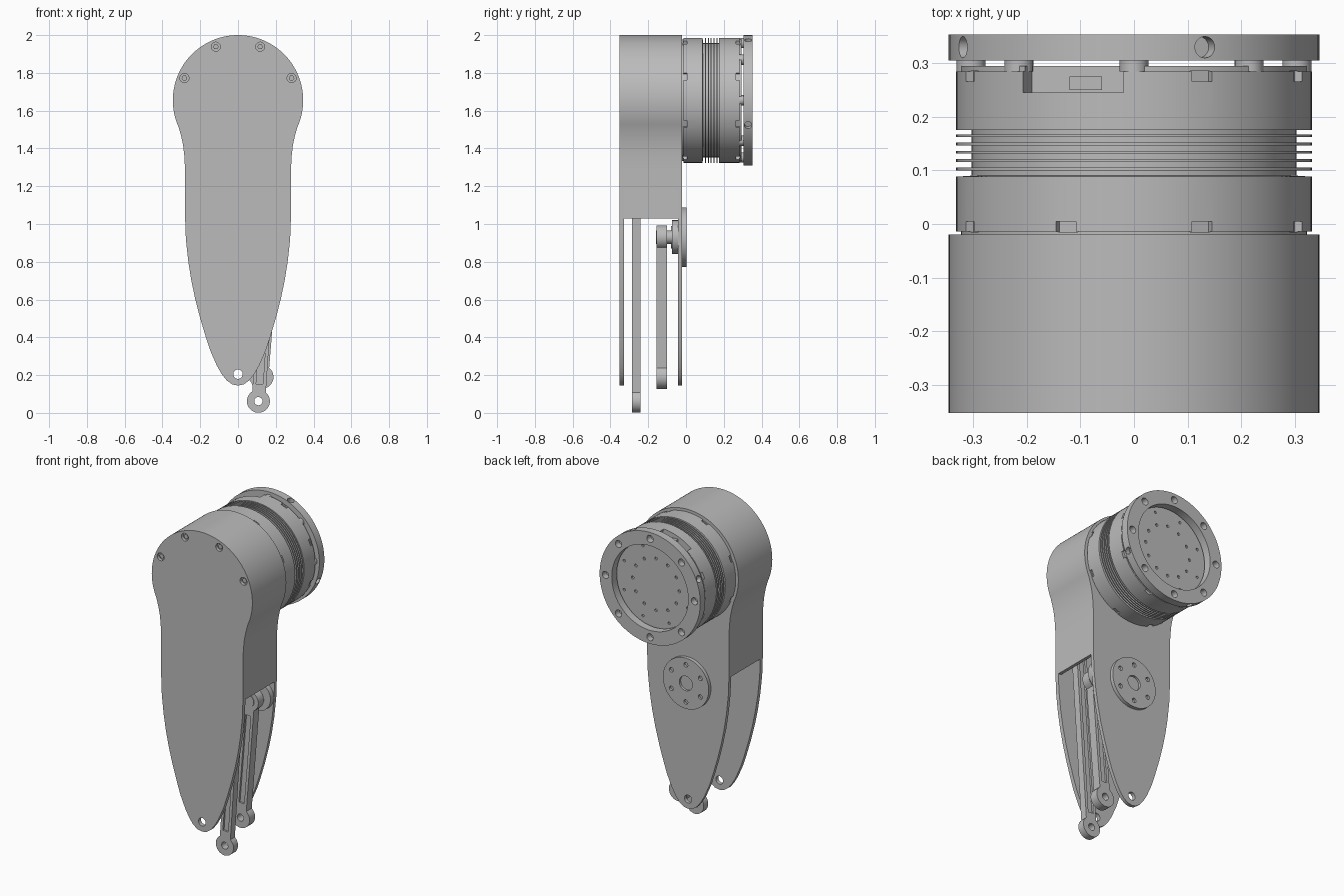
import bpy, bmesh
from math import sin, cos, pi, asin, atan2, radians
from mathutils import Matrix, Vector

if "Cube" in bpy.data.objects:
    bpy.data.objects.remove(bpy.data.objects["Cube"])

GREY = (0.5, 0.5, 0.5, 1)
mat = bpy.data.materials.new("plain grey")
mat.use_nodes = True
mat.diffuse_color = GREY
mat.node_tree.nodes["Principled BSDF"].inputs["Base Color"].default_value = GREY

AXIS = 1.655      # height of the motor axis
RIM = 0.345       # housing radius


def finish(name, bm):
    bmesh.ops.recalc_face_normals(bm, faces=bm.faces)
    mesh = bpy.data.meshes.new(name)
    bm.to_mesh(mesh)
    bm.free()
    mesh.materials.append(mat)
    obj = bpy.data.objects.new(name, mesh)
    bpy.context.collection.objects.link(obj)
    return obj


def circle(x, z, r, n=24):
    return [(x + r * cos(2 * pi * i / n), z + r * sin(2 * pi * i / n)) for i in range(n)]


def ring(x, z, radius, r, count, start=0.0):
    """Loops of small circles spaced around a centre."""
    angles = [radians(start) + 2 * pi * i / count for i in range(count)]
    return [circle(x + radius * cos(a), z + radius * sin(a), r, 16) for a in angles]


def prism(name, loops, y0, y1):
    """Extrude closed x-z loops from y0 to y1."""
    bm = bmesh.new()
    for loop in loops:
        face = bm.faces.new([bm.verts.new((x, y0, z)) for x, z in loop])
        moved = bmesh.ops.extrude_face_region(bm, geom=[face])["geom"]
        verts = [v for v in moved if isinstance(v, bmesh.types.BMVert)]
        bmesh.ops.translate(bm, verts=verts, vec=(0, y1 - y0, 0))
        if not face.is_valid:
            continue
        if all(len(e.link_faces) < 2 for e in face.edges):
            bm.faces.remove(face)
    bmesh.ops.holes_fill(bm, edges=bm.edges)
    return finish(name, bm)


def cut(obj, cutter):
    """Subtract the cutter and bake the result."""
    mod = obj.modifiers.new("cut", "BOOLEAN")
    mod.operation, mod.solver, mod.object = "DIFFERENCE", "EXACT", cutter
    graph = bpy.context.evaluated_depsgraph_get()
    baked = bpy.data.meshes.new_from_object(obj.evaluated_get(graph))
    obj.modifiers.clear()
    obj.data = baked
    bpy.data.objects.remove(cutter)


def around_axis(name, count, start, radius, make):
    """Cutters repeated radially about the motor axis; local +z points outward."""
    bm = bmesh.new()
    for i in range(count):
        a = radians(start) + 2 * pi * i / count
        spot = Matrix.Translation((0, 0, AXIS)) @ Matrix.Rotation(pi / 2 - a, 4, "Y")
        make(bm, spot @ Matrix.Translation((0, 0, radius)))
    return finish(name, bm)


def block(y, sx, sy, sz):
    size = Matrix.Diagonal((sx, sy, sz, 1))
    return lambda bm, m: bmesh.ops.create_cube(
        bm, size=1, matrix=m @ Matrix.Translation((0, y, 0)) @ size)


def lathe(name, profile, steps=96):
    """Spin (radius, y) points about the motor axis."""
    bm = bmesh.new()
    verts = [bm.verts.new((r, y, AXIS)) for r, y in profile]
    edges = [bm.edges.new(p) for p in zip(verts, verts[1:])]
    bmesh.ops.spin(bm, geom=verts + edges, cent=(0, 0, AXIS), axis=(0, 1, 0),
                   angle=2 * pi, steps=steps)
    bmesh.ops.remove_doubles(bm, verts=bm.verts, dist=0.0002)
    return finish(name, bm)


# Housing outline: round head, slim waist and tapering foot
half = [(RIM * cos(radians(a)), AXIS + RIM * sin(radians(a))) for a in range(90, -25, -3)]
half += [(.302, 1.47), (.291, 1.42), (.284, 1.36), (.28, 1.28), (.28, 1.03), (.276, .92),
         (.263, .8), (.247, .7), (.226, .6), (.2, .5), (.17, .4), (.147, .33), (.112, .25),
         (.086, .205), (.06, .172), (.03, .151), (0, .145)]


def mirrored(points):
    return points + [(-x, z) for x, z in reversed(points) if x > 1e-4]


outline = mirrored(half)
foot_hole = circle(0, .205, .025)

# Front cover with countersunk screws
cover = prism("front_cover", [outline], -.352, -.327)
cut(cover, prism("foot_cutter", [foot_hole], -.4, -.3))
screws = ring(0, AXIS, .307, .024, 4, 22.5)
screw_spots = [(.307 * cos(radians(a)), AXIS + .307 * sin(radians(a)))
               for a in (22.5, 67.5, 112.5, 157.5)]
cut(cover, prism("screw_cutter", [circle(x, z, .024) for x, z in screw_spots], -.4, -.334))
screw_heads = prism("cover_screws", [circle(x, z, .015, 6) for x, z in screw_spots], -.342, -.33)

# Back plate
back = prism("back_plate", [outline], -.042, -.02)
cut(back, prism("foot_cutter", [foot_hole], -.1, .1))

# Side wall wrapped around the upper part, open at the bottom
upper = [p for p in half if p[1] > 1.02]
inner = []
for i, (x, z) in enumerate(upper):
    a, b = upper[max(i - 1, 0)], upper[min(i + 1, len(upper) - 1)]
    t = Vector((b[0] - a[0], b[1] - a[1])).normalized()
    inner.append((max(x + t.y * .02, 0), z - t.x * .02))
inner[0] = (0, AXIS + RIM - .02)
outer_loop = [(-x, z) for x, z in reversed(upper[1:])] + upper
inner_loop = [(-x, z) for x, z in reversed(inner[1:])] + inner
prism("side_wall", [outer_loop + inner_loop[::-1]], -.327, -.042)

# Motor barrel with cooling fins
profile = [(0, -.02), (.322, -.02), (.322, -.014), (.331, -.014), (.331, .088), (.302, .09)]
for i in range(5):
    y = .1 + i * .0155
    profile += [(.302, y), (.331, y), (.331, y + .005), (.302, y + .005)]
profile += [(.302, .175), (.331, .175), (.331, .284), (.322, .284), (.322, .294), (0, .294)]
barrel = lathe("motor_barrel", profile)
for y in (-.005, .275):
    cut(barrel, around_axis("notch_cutter", 8, 22.5, .33, block(y, .04, .02, .03)))
cut(barrel, around_axis("socket_cutter", 1, 111, .33, block(.275, .2, .06, .12)))
cut(barrel, prism("dimple_cutter", ring(0, AXIS, .16, .009, 12) + ring(0, AXIS, .235, .008, 8, 22.5),
                  .285, .35))

# Cable connector inside the socket
bm = bmesh.new()
block(0, .06, .025, .03)(bm, Matrix.Translation((-.09, .262, AXIS + .28)))
finish("cable_connector", bm)

# Mounting flange on round spacers
flange = prism("mounting_flange", [circle(0, AXIS, RIM, 96)], .304, .353)
cut(flange, prism("bore_cutter", [circle(0, AXIS, .262, 96)], .2, .4))
cut(flange, prism("bolt_cutter", ring(0, AXIS, .305, .022, 8), .315, .4))
cut(flange, around_axis("radial_cutter", 4, 67.5, RIM, lambda bm, m: bmesh.ops.create_cone(
    bm, cap_ends=True, segments=20, radius1=.02, radius2=.02, depth=.06,
    matrix=m @ Matrix.Translation((0, .329, 0)))))
prism("flange_spacers", ring(0, AXIS, .303, .027, 8), .284, .306)

# Output hub on the back plate
HUB_Z = .93
hub = prism("output_hub", [circle(0, HUB_Z, .157, 64)], -.021, .002)
cut(hub, prism("hub_cutter", [circle(0, HUB_Z, .045, 32)] + ring(0, HUB_Z, .115, .014, 6, 30),
               -.012, .05))


def link(name, low, high, r, w, y0, y1, pockets=True):
    """Bar with a round eye at each end, pin holes and slim pockets."""
    run = Vector((high[0] - low[0], high[1] - low[1]))
    turn, length, gap = atan2(run.y, run.x), run.length, asin(w / r)
    n = 24

    def place(points):
        return [(low[0] + u * cos(turn) - v * sin(turn),
                 low[1] + u * sin(turn) + v * cos(turn)) for u, v in points]

    arc = [gap + (2 * pi - 2 * gap) * i / n for i in range(n + 1)]
    shape = [(r * cos(a), r * sin(a)) for a in arc]
    shape += [(length - r * cos(a), -r * sin(a)) for a in arc]
    bar = prism(name, [place(shape)], y0, y1)
    cut(bar, prism("pin_cutter", [circle(*low, .022), circle(*high, .022)], y0 - .1, y1 + .1))
    if pockets:
        slot = place([(r + .03, -w / 2), (length - r - .03, -w / 2),
                      (length - r - .03, w / 2), (r + .03, w / 2)])
        for a, b in ((y0 - .1, y0 + .012), (y1 - .012, y1 + .1)):
            cut(bar, prism("pocket_cutter", [slot], a, b))
    return bar


# Linkage: long rod, short rod, crank and joint pin
link("long_rod", (.108, .062), (.215, AXIS), .061, .036, -.285, -.241)
link("short_rod", (.125, .19), (.185, HUB_Z), .063, .036, -.155, -.101)
link("crank_arm", (0, HUB_Z), (.185, HUB_Z), .09, .08, -.075, -.042, False)
prism("crank_pin", [circle(.185, HUB_Z, .035)], -.16, -.05)
prism("hub_shaft", [circle(0, HUB_Z, .06)], -.08, -.015)

# Smooth rounded surfaces, keep edges crisp
bpy.ops.object.select_all(action="DESELECT")
for obj in bpy.context.collection.objects:
    if obj.type == "MESH" and mat.name in obj.data.materials:
        obj.select_set(True)
        bpy.context.view_layer.objects.active = obj
bpy.ops.object.shade_smooth_by_angle(angle=radians(30))
